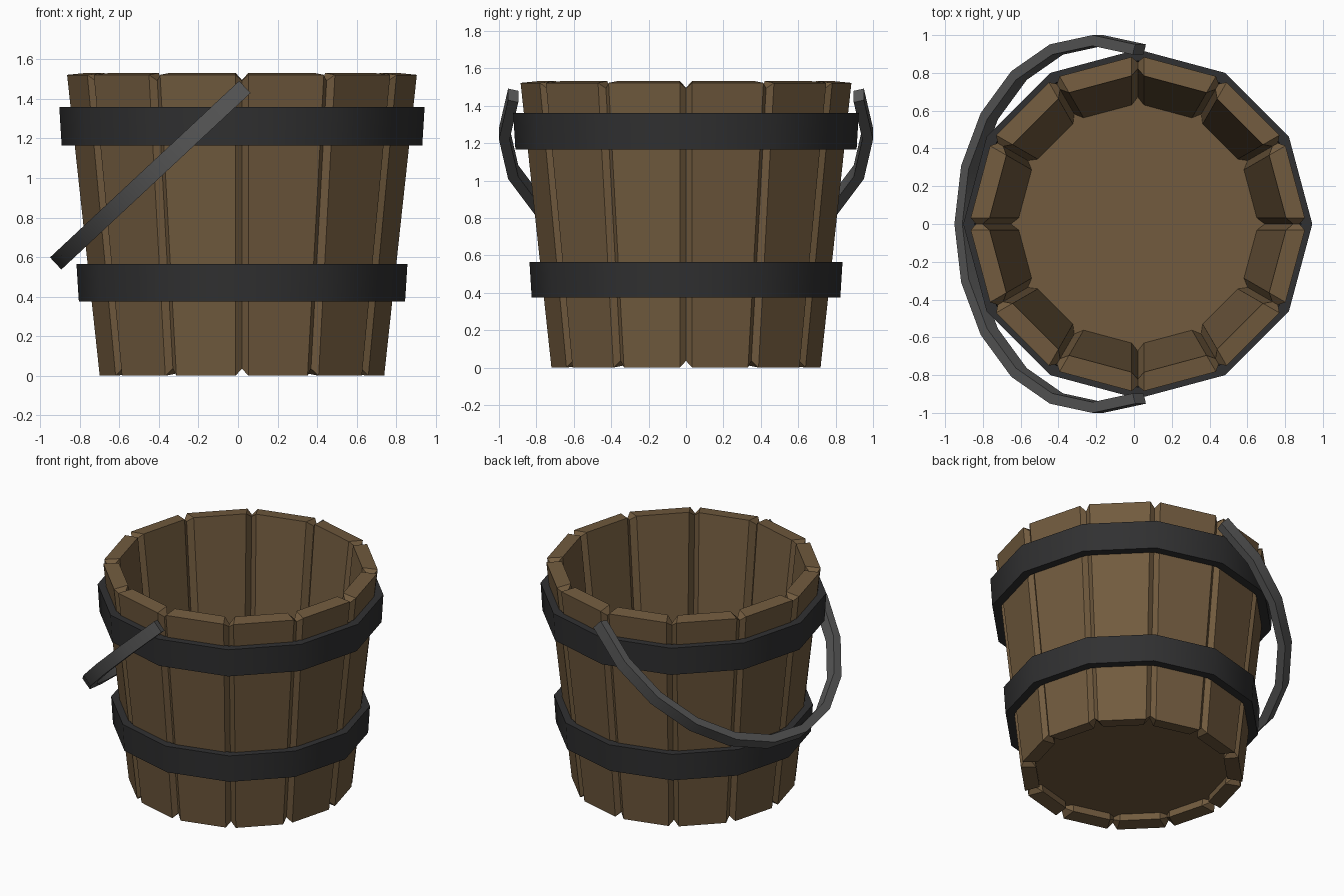
import bpy, bmesh, math
from mathutils import Vector

if "Cube" in bpy.data.objects:
    bpy.data.objects.remove(bpy.data.objects["Cube"])

CX = 0.02          # bucket axis sits slightly right of centre, the handle hangs left
N = 12


def material(name, rgb):
    m = bpy.data.materials.new(name)
    m.diffuse_color = (*rgb, 1)
    m.use_nodes = True
    m.node_tree.nodes["Principled BSDF"].inputs["Base Color"].default_value = m.diffuse_color
    return m


WOOD = material("brown_wood", (0.168, 0.105, 0.049))
IRON = material("dark_iron", (0.03, 0.03, 0.031))
STEEL = material("grey_steel", (0.098, 0.098, 0.098))


def finish(bm, name, mat, smooth=False):
    bmesh.ops.recalc_face_normals(bm, faces=bm.faces[:])
    me = bpy.data.meshes.new(name)
    bm.to_mesh(me)
    bm.free()
    me.materials.append(mat)
    ob = bpy.data.objects.new(name, me)
    bpy.context.collection.objects.link(ob)
    if smooth:
        bpy.ops.object.select_all(action='DESELECT')
        ob.select_set(True)
        bpy.context.view_layer.objects.active = ob
        bpy.ops.object.shade_smooth_by_angle(angle=math.radians(40))
    return ob


def polar(r, a, z):
    return Vector((CX + r * math.cos(a), r * math.sin(a), z))


def sweep(bm, rings, closed):
    """Skin a list of equal-sized point rings."""
    vs = [[bm.verts.new(p) for p in ring] for ring in rings]
    k = len(rings[0])
    for i in range(len(vs) if closed else len(vs) - 1):
        a, b = vs[i], vs[(i + 1) % len(vs)]
        for j in range(k):
            bm.faces.new((a[j], a[(j + 1) % k], b[(j + 1) % k], b[j]))
    if not closed:
        bm.faces.new(vs[0])
        bm.faces.new(vs[-1])


# Staves: tilted planks, chamfered all round both side faces
PLANK = [(0.728, 0.0), (0.893, 1.522), (0.793, 1.532), (0.628, 0.01)]
for i in range(N):
    bm = bmesh.new()
    a0, a1 = (math.tau * (i + k) / N for k in (0, 1))
    sweep(bm, [[polar(r, a, z) for r, z in PLANK] for a in (a0, a1)], False)
    bm.faces.ensure_lookup_table()
    edges = list(bm.faces[-1].edges) + list(bm.faces[-2].edges)
    bmesh.ops.recalc_face_normals(bm, faces=bm.faces[:])
    bmesh.ops.bevel(bm, geom=edges, offset=0.033, segments=1, affect='EDGES')
    finish(bm, f"stave_{i + 1}", WOOD)

# Floor disc, let into the staves
bm = bmesh.new()
sweep(bm, [[polar(0.675, math.tau * i / N, z) for i in range(N)] for z in (0.06, 0.11)], False)
finish(bm, "floor", WOOD)

# Iron hoops
for name, z0, z1, r0, r1 in (("lower_hoop", 0.375, 0.565, 0.825, 0.837),
                             ("upper_hoop", 1.165, 1.36, 0.912, 0.924)):
    bm = bmesh.new()
    prof = [(r0, z0), (r1, z1), (r1 - 0.06, z1), (r0 - 0.06, z0)]
    sweep(bm, [[polar(r, math.tau * i / N, z) for r, z in prof] for i in range(N)], True)
    finish(bm, name, IRON, True)

# Handle: flat band along part of a 20-sided ring, hanging down to the left
along = Vector((-0.731, 0, -0.682))
across = Vector((-0.682, 0, 0.731))
centre = Vector((0.05, 0, 1.475)) + along * 0.33
rings = []
for k in range(-1, 12):
    a = math.radians(18 * k)
    d = along * math.sin(a) + Vector((0, math.cos(a), 0))
    rings.append([centre + d * r + across * w
                  for r, w in ((1, -0.042), (1, 0.042), (0.943, 0.042), (0.943, -0.042))])
bm = bmesh.new()
sweep(bm, rings, False)
finish(bm, "handle", STEEL, True)
